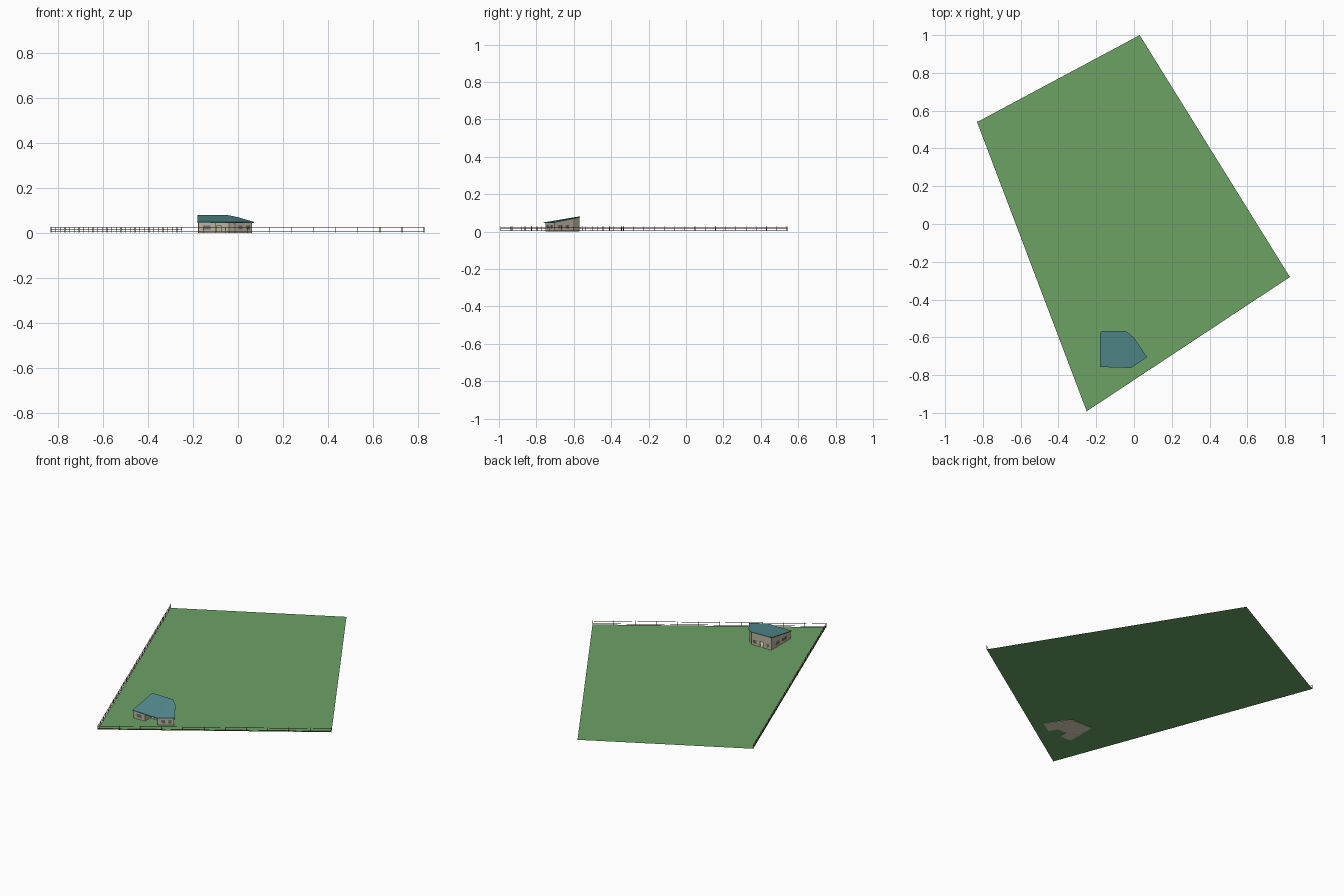
import bpy, bmesh
from mathutils import Vector

if "Cube" in bpy.data.objects:
    bpy.data.objects.remove(bpy.data.objects["Cube"])


def material(name, rgb):
    m = bpy.data.materials.new(name)
    m.diffuse_color = (*rgb, 1)
    m.use_nodes = True
    m.node_tree.nodes["Principled BSDF"].inputs["Base Color"].default_value = m.diffuse_color
    return m


GRASS = material("grass green", (0.15, 0.36, 0.13))
TEAL = material("roof teal", (0.09, 0.27, 0.28))
BEIGE = material("wall beige", (0.52, 0.46, 0.35))
CREAM = material("floor cream", (0.72, 0.67, 0.52))
GLASS = material("window grey", (0.16, 0.18, 0.18))
WOOD = material("fence brown", (0.12, 0.05, 0.03))


def finish(name, bm, mat):
    bmesh.ops.recalc_face_normals(bm, faces=bm.faces)
    me = bpy.data.meshes.new(name)
    bm.to_mesh(me)
    bm.free()
    me.materials.append(mat)
    ob = bpy.data.objects.new(name, me)
    bpy.context.collection.objects.link(ob)
    return ob


def prism(bm, bottom, top):
    """Closed solid between two matching loops of points."""
    lo = [bm.verts.new(p) for p in bottom]
    hi = [bm.verts.new(p) for p in top]
    bm.faces.new(lo[::-1])
    bm.faces.new(hi)
    n = len(lo)
    for i in range(n):
        j = (i + 1) % n
        bm.faces.new((lo[i], lo[j], hi[j], hi[i]))


def roof_z(x, y):
    """Underside height of the two shed planes: main wing and angled wing."""
    main = 0.046 + 0.165 * (y + 0.757)
    wing = 0.046 + 0.165 * (-0.543 * (x + 0.015) + 0.84 * (y + 0.76))
    return min(main, wing)


# Lawn: a four-sided plot
corners = [(-0.25, -0.99), (0.825, -0.28), (0.03, 1.0), (-0.83, 0.54)]
bm = bmesh.new()
bm.faces.new([bm.verts.new((x, y, 0.002)) for x, y in corners])
finish("lawn", bm, GRASS)

# House floor, with a recessed porch
plan = [(-0.175, -0.752), (-0.10, -0.752), (-0.10, -0.70), (-0.04, -0.70),
        (-0.014, -0.752), (0.062, -0.704), (-0.005, -0.604), (-0.043, -0.57),
        (-0.175, -0.57)]
bm = bmesh.new()
prism(bm, [(x, y, 0) for x, y in plan], [(x, y, 0.004) for x, y in plan])
finish("house_floor", bm, CREAM)

# Roof: two sloping slabs meeting over the porch
bm = bmesh.new()
A, B, C = (-0.18, -0.757), (-0.015, -0.762), (0.07, -0.705)
D, E, F, G = (0.0, -0.602), (-0.042, -0.566), (-0.168, -0.566), (-0.18, -0.575)
for loop in ([A, B, E, F, G], [B, C, D, E]):
    low = [(x, y, roof_z(x, y)) for x, y in loop]
    prism(bm, low, [(x, y, z + 0.004) for x, y, z in low])
finish("roof", bm, TEAL)

# Walls, split around their openings
walls, panes = bmesh.new(), bmesh.new()
THICK = 0.005


def wall_piece(bm, p, q, a, b, z0, z1, thick=THICK, inset=0.0):
    """Piece of wall from fraction a to b; z1 None reaches the roof."""
    p, q = Vector(p), Vector(q)
    d = (q - p).normalized()
    n = Vector((-d.y, d.x))
    s, e = p.lerp(q, a) + n * inset, p.lerp(q, b) + n * inset
    loop = [s, e, e + n * thick, s + n * thick]
    prism(bm, [(v.x, v.y, z0) for v in loop],
          [(v.x, v.y, roof_z(v.x, v.y) if z1 is None else z1) for v in loop])


def wall(p, q, openings=()):
    at = 0.0
    for a, b, sill, head in openings:
        wall_piece(walls, p, q, at, a, 0, None)
        wall_piece(walls, p, q, a, b, head, None)
        if sill > 0:
            wall_piece(walls, p, q, a, b, 0, sill)
            wall_piece(panes, p, q, a, b, sill, head, 0.001, 0.002)
        at = b
    wall_piece(walls, p, q, at, 1, 0, None)


door, window = (0, 0.034), (0.016, 0.034)
holes = [[(0.25, 0.7, *window)], [], [(0.1, 0.4, *door)], [],
         [(0.2, 0.45, *window), (0.65, 0.85, *window)],
         [(0.2, 0.4, *window), (0.6, 0.75, *window)], [],
         [(0.1, 0.25, *window), (0.42, 0.58, *door), (0.75, 0.88, *window)],
         [(0.25, 0.4, *window), (0.6, 0.8, *window)]]
for i, openings in enumerate(holes):
    wall(plan[i], plan[(i + 1) % len(plan)], openings)
# Inner partitions
wall((-0.10, -0.70), (-0.175, -0.67), [(0.1, 0.4, *door)])
wall((-0.04, -0.70), (-0.043, -0.575), [(0.4, 0.65, *door)])
finish("house_walls", walls, BEIGE)
finish("window_panes", panes, GLASS)


# Fences along two sides of the plot
def bar(bm, p, q, z0, z1, w):
    p, q = Vector(p), Vector(q)
    d = (q - p).normalized()
    n = Vector((-d.y, d.x)) * w / 2
    loop = [p - n, q - n, q + n, p + n]
    prism(bm, [(*v, z0) for v in loop], [(*v, z1) for v in loop])


def fence(name, p, q, count, rails):
    bm = bmesh.new()
    p, q = Vector(p), Vector(q)
    half = (q - p).normalized() * 0.0013
    for i in range(count + 1):
        c = p.lerp(q, i / count)
        bar(bm, c - half, c + half, 0.002, 0.027, 0.0026)
    for z in rails:
        bar(bm, p, q, z - 0.001, z + 0.001, 0.0014)
    finish(name, bm, WOOD)


fence("side_fence", corners[0], corners[3], 28, (0.007, 0.015, 0.024))
fence("front_fence", corners[0], corners[1], 11, (0.007, 0.023))
